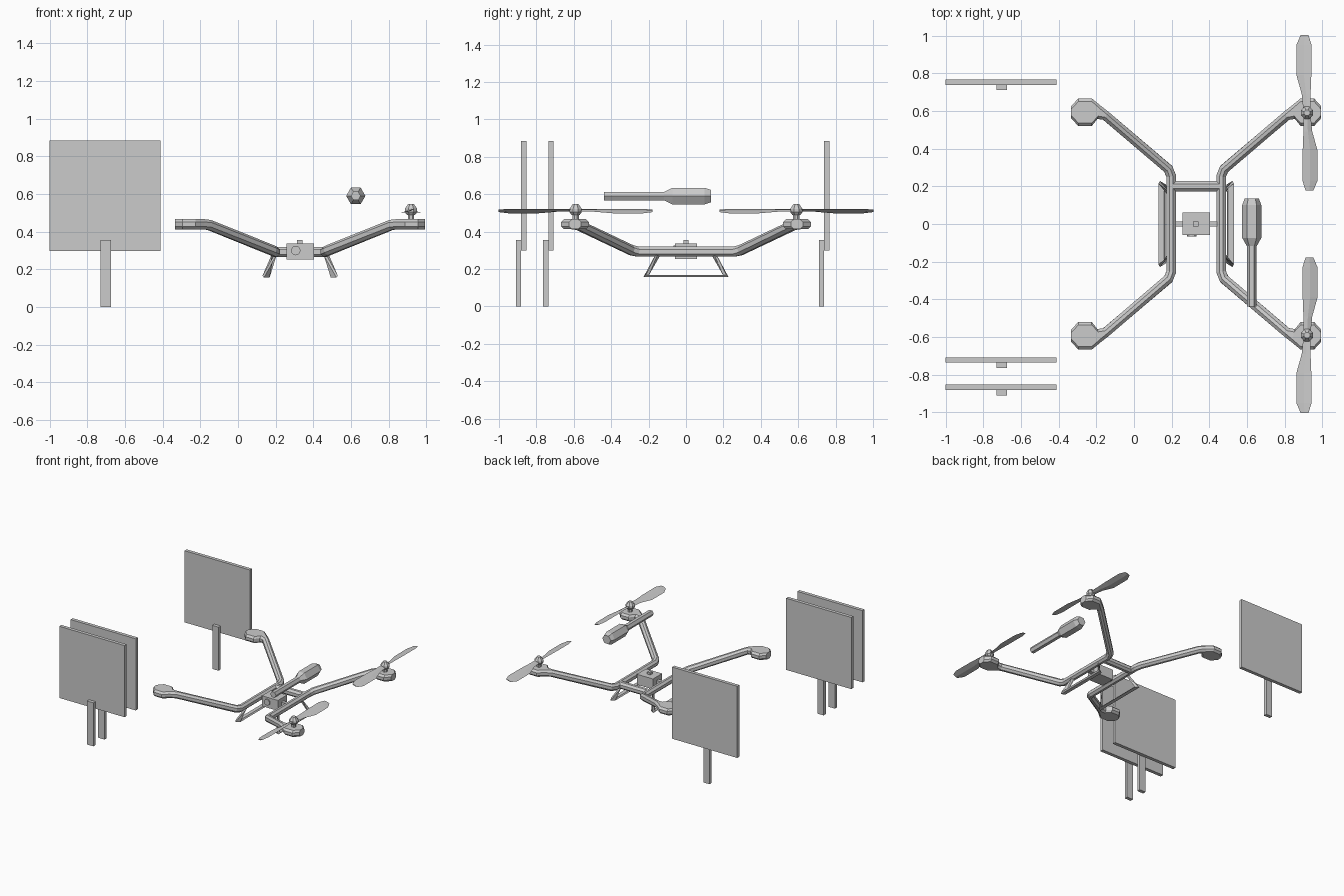
import bpy, bmesh, math
from mathutils import Vector

if "Cube" in bpy.data.objects:
    bpy.data.objects.remove(bpy.data.objects["Cube"])

CX = 0.33  # drone centre line


def finish(name, bm):
    bmesh.ops.recalc_face_normals(bm, faces=bm.faces)
    me = bpy.data.meshes.new(name)
    bm.to_mesh(me)
    bm.free()
    ob = bpy.data.objects.new(name, me)
    bpy.context.collection.objects.link(ob)
    return ob


def skin(name, rings):
    bm = bmesh.new()
    loops = [[bm.verts.new(p) for p in r] for r in rings]
    n = len(loops[0])
    for a, b in zip(loops, loops[1:]):
        for i in range(n):
            j = (i + 1) % n
            bm.faces.new((a[i], a[j], b[j], b[i]))
    bm.faces.new(loops[0])
    bm.faces.new(loops[-1])
    return finish(name, bm)


def box(name, x0, x1, y0, y1, z0, z1):
    return skin(name, [[(x0, y0, z), (x1, y0, z), (x1, y1, z), (x0, y1, z)] for z in (z0, z1)])


def tube(name, pts, section):
    """Sweep a section along points; section(i) gives (side, up) offsets."""
    pts = [Vector(p) for p in pts]
    rings = []
    for i, p in enumerate(pts):
        d1 = (p - pts[i - 1]).normalized() if i else None
        d2 = (pts[i + 1] - p).normalized() if i < len(pts) - 1 else None
        t = ((d1 or d2) + (d2 or d1)).normalized()
        side = t.cross(Vector((0, 0, 1))).normalized()
        up = side.cross(t)
        k = 1 / max(0.5, t.dot(d1 or d2))
        rings.append([p + side * u * k + up * v for u, v in section(i)])
    return skin(name, rings)


def octagon(w, h=0.027):
    c, e = 0.016, 0.012
    return [(w, e), (w - c, h), (c - w, h), (-w, e),
            (-w, -e), (c - w, -h), (w - c, -h), (w, -e)]


def lathe(name, x, y, profile, n):
    return skin(name, [[(x + r * math.cos((i + .5) * math.tau / n),
                         y + r * math.sin((i + .5) * math.tau / n), z)
                        for i in range(n)] for r, z in profile])


# target boards on posts
for i, y in enumerate((0.738, -0.736, -0.881)):
    box(f"target_board_{i}", -1, -0.41, y, y + 0.028, 0.298, 0.884)
    box(f"target_post_{i}", -0.73, -0.673, y - 0.028, y, 0, 0.356)

# side rails: each sweeps from rear motor pod to front motor pod (offset, y, z, half width)
half = [(0.663, 0.593, 0.44, 0.032), (0.625, 0.593, 0.44, 0.074),
        (0.555, 0.593, 0.44, 0.074), (0.517, 0.593, 0.44, 0.036),
        (0.483, 0.577, 0.436, 0.025), (0.148, 0.292, 0.301, 0.025),
        (0.133, 0.255, 0.293, 0.025)]
rail = half + [(d, -y, z, w) for d, y, z, w in reversed(half)]
for side, s in (("left", -1), ("right", 1)):
    tube(f"{side}_rail", [(CX + s * d, y, z) for d, y, z, w in rail],
         lambda i: octagon(rail[i][3]))
    # landing skid
    sq = [(-.009, -.009), (.009, -.009), (.009, .009), (-.009, .009)]
    tube(f"{side}_skid", [(CX + s * d, y, z) for d, y, z in (
        (0.137, 0.148, 0.28), (0.181, 0.213, 0.162),
        (0.181, -0.213, 0.162), (0.137, -0.148, 0.28))], lambda i: sq)

# rear cross bar
tube("cross_bar", [(0.197, 0.2, 0.293), (0.463, 0.2, 0.293)], lambda i: octagon(0.027))

# camera body
box("camera_body", 0.257, 0.402, -0.058, 0.06, 0.253, 0.338)
box("camera_mount_bar", 0.2, 0.46, -0.014, 0.014, 0.28, 0.308)
box("camera_top_button", 0.314, 0.342, -0.014, 0.014, 0.335, 0.356)
skin("camera_lens", [[(0.307 + 0.025 * math.cos(a * math.tau / 12), y,
                       0.3 + 0.025 * math.sin(a * math.tau / 12)) for a in range(12)]
                     for y in (-0.067, -0.05)])

# propellers on the right-hand motors, mirrored front to back
blade = [(0, -.018, .018), (.1, -.028, .019), (.2, -.056, .023),
         (.36, -.056, .024), (.412, -.034, .008)]
for end, s in (("rear", 1), ("front", -1)):
    px, py = 0.918, s * 0.59
    lathe(f"{end}_shaft", px, py, [(0.018, 0.46), (0.018, 0.5)], 8)
    lathe(f"{end}_hub", px, py, [(0.024, 0.49), (0.035, 0.504), (0.035, 0.522),
                                 (0.016, 0.548)], 8)
    for k in (1, -1):
        rings = []
        for r, a, b in blade:
            rings.append([(px + k * x, py + s * k * r, 0.515 + 0.3 * x + t)
                          for x, t in ((a, 0), ((a + b) / 2, .004), (b, 0),
                                       ((a + b) / 2, -.004))])
        skin(f"{end}_blade_{'outer' if k > 0 else 'inner'}", rings)

# hovering hexagonal baton
skin("baton", [[(0.625 + r * math.cos(i * math.tau / 6), y,
                 0.59 + r * math.sin(i * math.tau / 6)) for i in range(6)]
               for y, r in ((-0.438, 0.026), (-0.118, 0.026), (-0.073, 0.051),
                            (0.1, 0.051), (0.134, 0.038))])
